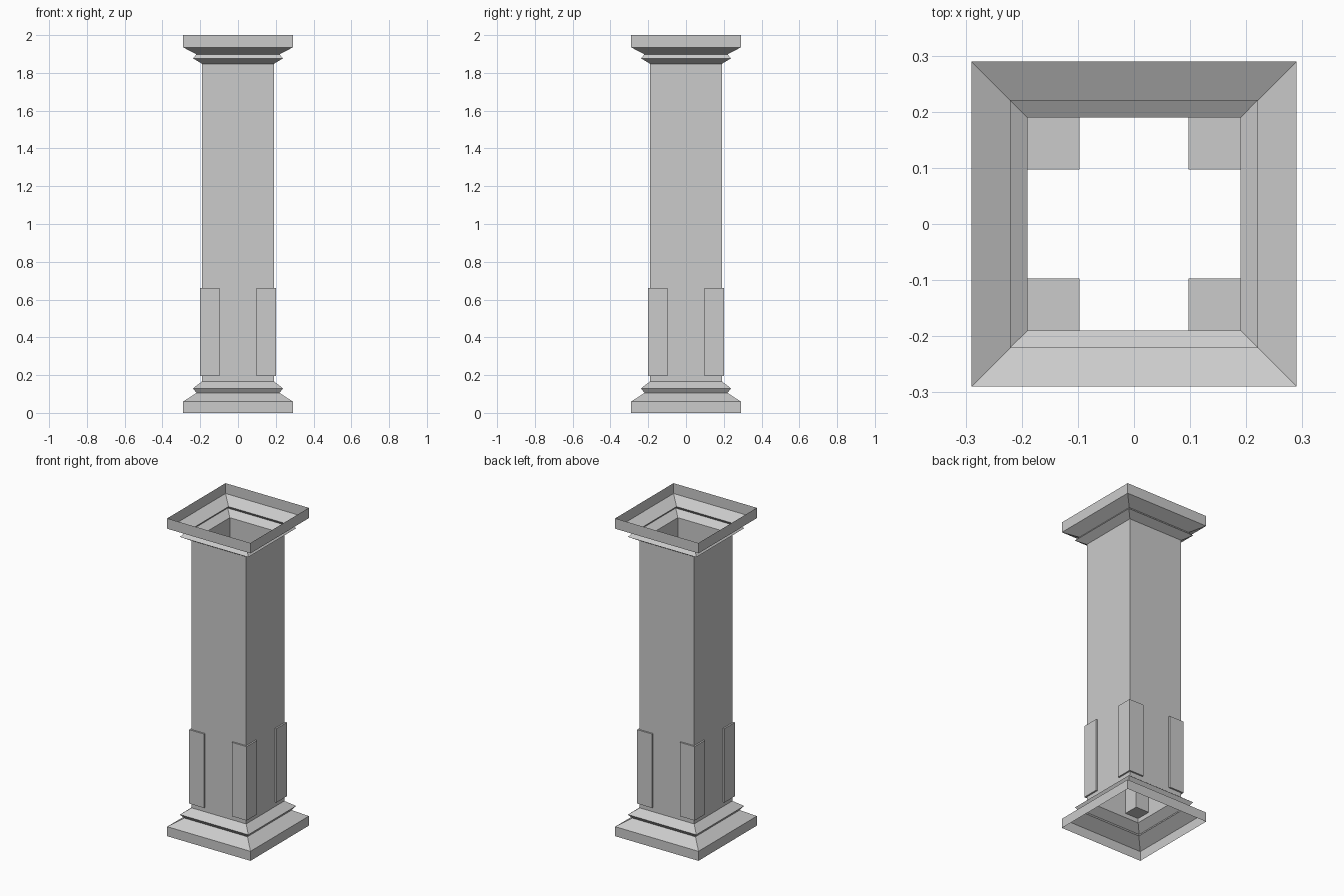
import bpy
import bmesh
from mathutils import Matrix

cube = bpy.data.objects.get("Cube")
if cube:
    bpy.data.objects.remove(cube, do_unlink=True)

STONE = (0.6, 0.6, 0.6, 1)
stone = bpy.data.materials.new("grey stone")
stone.use_nodes = True
stone.diffuse_color = STONE
stone.node_tree.nodes["Principled BSDF"].inputs["Base Color"].default_value = STONE


def finish(name, bm):
    mesh = bpy.data.meshes.new(name)
    bm.to_mesh(mesh)
    bm.free()
    mesh.materials.append(stone)
    obj = bpy.data.objects.new(name, mesh)
    bpy.context.collection.objects.link(obj)
    return obj


def square_shell(name, profile):
    """Open square tube through (half width, height) points."""
    bm = bmesh.new()
    rings = [[bm.verts.new((sx * r, sy * r, z))
              for sx, sy in ((-1, -1), (1, -1), (1, 1), (-1, 1))]
             for r, z in profile]
    for low, high in zip(rings, rings[1:]):
        for i in range(4):
            j = (i + 1) % 4
            bm.faces.new((low[i], low[j], high[j], high[i]))
    return finish(name, bm)


# Stepped base, plain shaft and flared capital, all hollow with open ends
square_shell("base_moulding", [(0.29, 0), (0.29, 0.06), (0.22, 0.106),
                               (0.238, 0.13), (0.19, 0.167)])
square_shell("shaft", [(0.19, 0.167), (0.19, 1.848)])
square_shell("capital", [(0.19, 1.848), (0.238, 1.877), (0.22, 1.898),
                         (0.29, 1.935), (0.29, 2)])

# Corner guards around the foot of the shaft
LOW, HIGH, INNER, OUTER = 0.195, 0.66, 0.097, 0.2
for depth, sy in (("front", -1), ("back", 1)):
    for side, sx in (("right", -1), ("left", 1)):
        bm = bmesh.new()
        mid, width = (INNER + OUTER) / 2, OUTER - INNER
        place = Matrix.Translation((sx * mid, sy * mid, (LOW + HIGH) / 2))
        size = Matrix.Diagonal((width, width, HIGH - LOW, 1))
        bmesh.ops.create_cube(bm, size=1, matrix=place @ size)
        finish(f"{depth}_{side}_corner_guard", bm)
